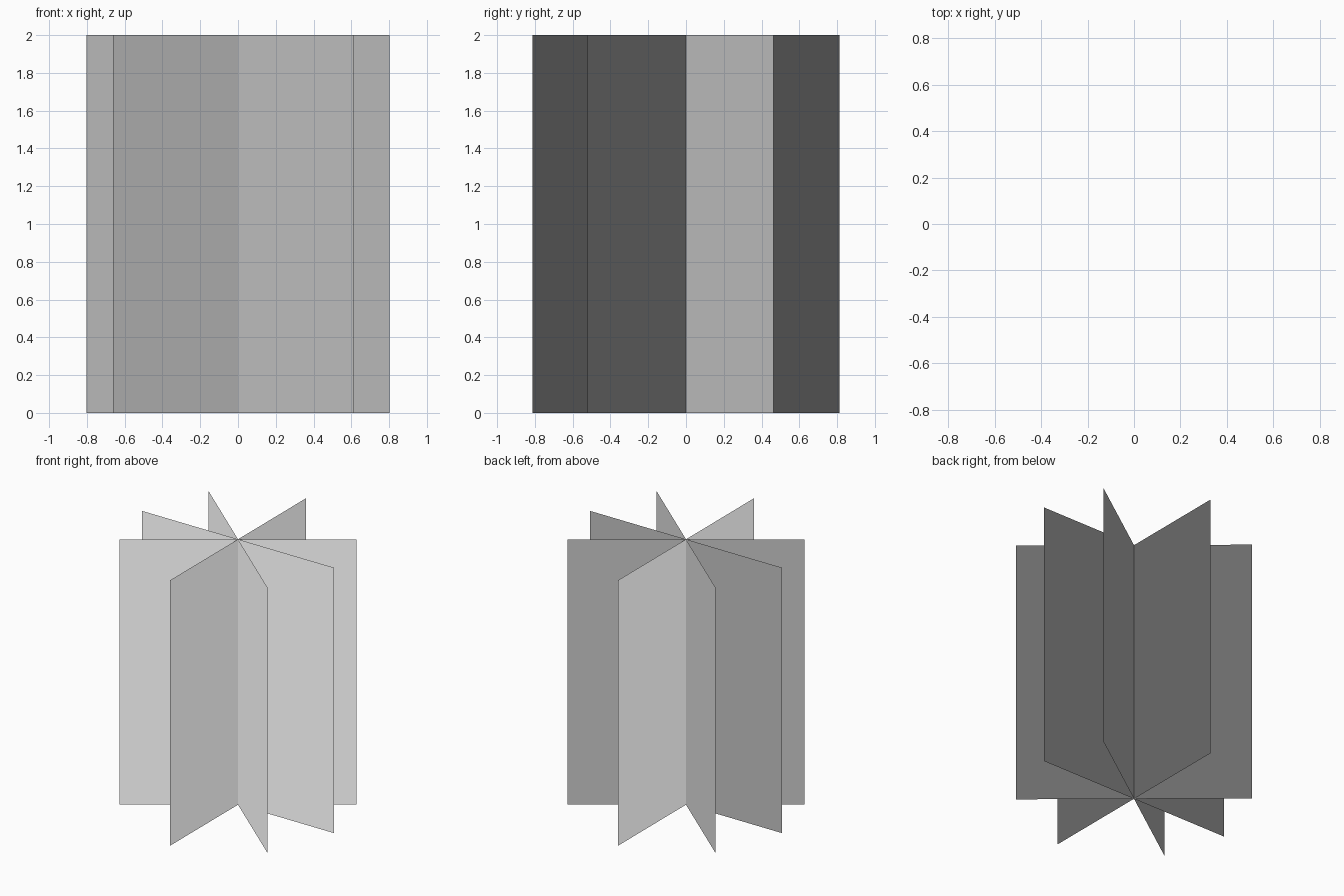
import bpy
from math import sin, cos, radians
from mathutils import Vector

if "Cube" in bpy.data.objects:
    bpy.data.objects.remove(bpy.data.objects["Cube"])

HEIGHT = 2.0
TILT = radians(20)  # shading normals lean this far from straight up


def crossed_card(name, x, y):
    """Upright flat card through the z axis, spanning (-x, -y) to (x, y)."""
    mesh = bpy.data.meshes.new(name)
    verts = [(-x, -y, 0), (x, y, 0), (x, y, HEIGHT), (-x, -y, HEIGHT)]
    mesh.from_pydata(verts, [], [(0, 1, 2, 3)])
    mesh.update()
    # Foliage-style shading: normals point mostly up, leaning to the card's face
    facing = Vector((y, -x, 0)).normalized()
    normal = facing * sin(TILT) + Vector((0, 0, cos(TILT)))
    mesh.shade_smooth()
    mesh.normals_split_custom_set_from_vertices([normal] * 4)
    card = bpy.data.objects.new(name, mesh)
    bpy.context.collection.objects.link(card)
    return card


# Four paper-thin cards crossing on the centre line
crossed_card("card_side_to_side", 0.802, 0.0)
crossed_card("card_front_to_back", 0.0, -0.812)
crossed_card("card_diagonal_right_back", 0.662, 0.464)
crossed_card("card_diagonal_right_front", 0.613, -0.524)
